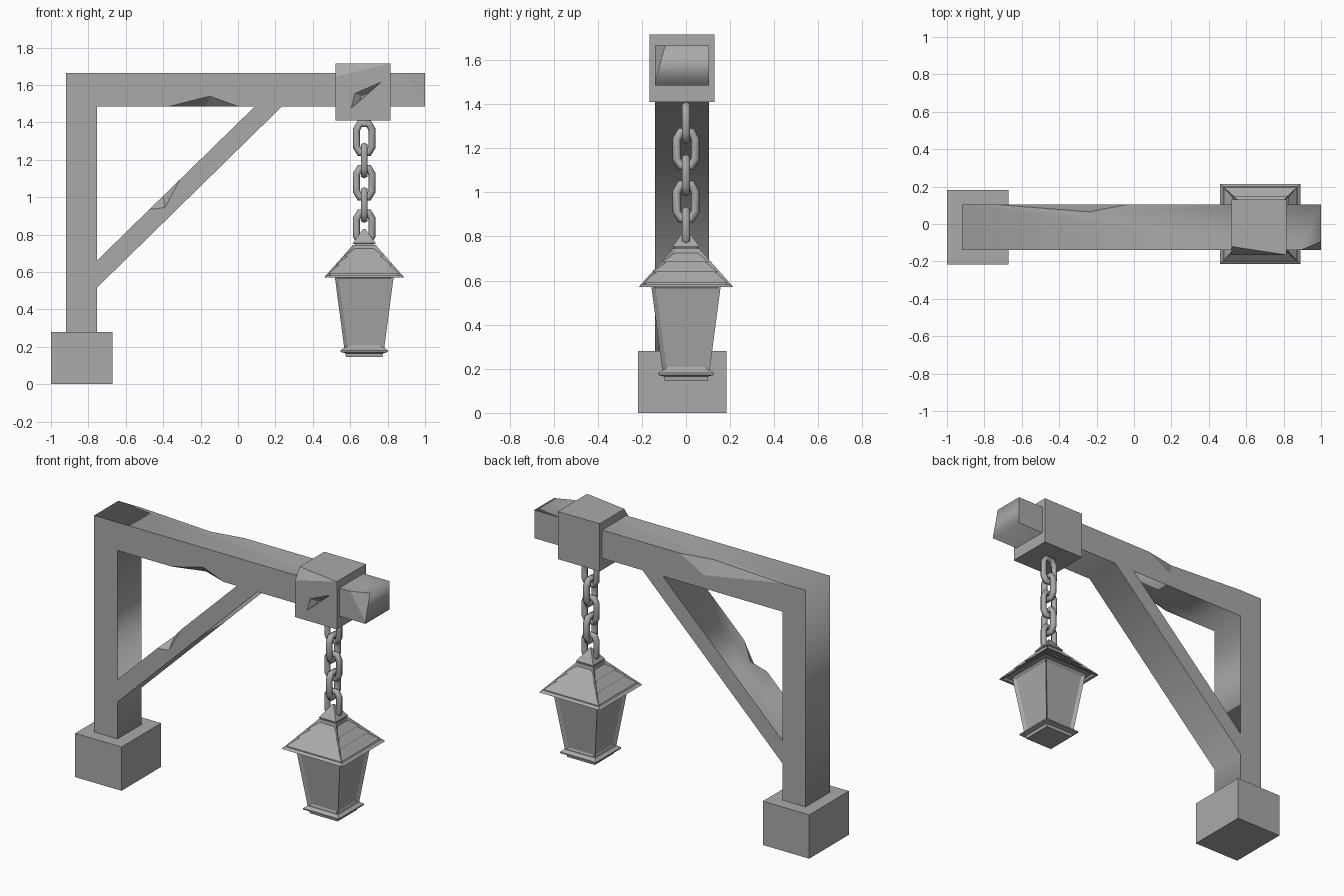
import bpy, bmesh, math
from mathutils import Vector, Matrix

if "Cube" in bpy.data.objects:
    bpy.data.objects.remove(bpy.data.objects["Cube"], do_unlink=True)

grey = bpy.data.materials.new("stone_grey")
grey.use_nodes = True
colour = (0.4, 0.4, 0.4, 1)
grey.diffuse_color = colour
grey.node_tree.nodes["Principled BSDF"].inputs["Base Color"].default_value = colour


def add_object(name, data):
    obj = bpy.data.objects.new(name, data)
    bpy.context.scene.collection.objects.link(obj)
    return obj


def from_bmesh(name, bm):
    bmesh.ops.recalc_face_normals(bm, faces=bm.faces[:])
    mesh = bpy.data.meshes.new(name)
    bm.to_mesh(mesh)
    bm.free()
    mesh.materials.append(grey)
    return add_object(name, mesh)


def bake(obj):
    """Return the finished mesh of an object with its modifiers applied."""
    graph = bpy.context.evaluated_depsgraph_get()
    return bpy.data.meshes.new_from_object(obj.evaluated_get(graph))


def box(name, low, high):
    low, high = Vector(low), Vector(high)
    bm = bmesh.new()
    bmesh.ops.create_cube(bm, size=1)
    bmesh.ops.scale(bm, vec=high - low, verts=bm.verts)
    bmesh.ops.translate(bm, vec=(low + high) / 2, verts=bm.verts)
    return from_bmesh(name, bm)


def curve_mesh(curve, matrix):
    """Turn a curve into a welded bmesh."""
    temp = add_object("temporary_curve", curve)
    mesh = bake(temp)
    bpy.data.objects.remove(temp)
    bm = bmesh.new()
    bm.from_mesh(mesh)
    bmesh.ops.remove_doubles(bm, verts=bm.verts, dist=0.0005)
    bm.transform(matrix)
    return bm


def add_loop(curve, points):
    spline = curve.splines.new("POLY")
    spline.points.add(len(points) - 1)
    for point, (x, y) in zip(spline.points, points):
        point.co = (x, y, 0, 1)
    spline.use_cyclic_u = True


def chip(target, points, pivot_ids):
    """Cut away a tetrahedron, enlarged outwards from the cut surface."""
    points = [Vector(p) for p in points]
    pivot = sum((points[i] for i in pivot_ids), Vector()) / len(pivot_ids)
    bm = bmesh.new()
    for p in points:
        bm.verts.new(pivot + (p - pivot) * 1.4)
    bmesh.ops.convex_hull(bm, input=bm.verts[:])
    cutter = from_bmesh("chip_cutter", bm)
    cutter.hide_render = True
    mod = target.modifiers.new("chip", "BOOLEAN")
    mod.operation, mod.solver, mod.object = "DIFFERENCE", "EXACT", cutter
    mesh = bake(target)
    target.modifiers.clear()
    target.data = mesh
    bpy.data.objects.remove(cutter)


def square_loft(name, rings, inset=0, depth=0):
    """Stack square rings of (half width, height) round the lantern axis."""
    bm = bmesh.new()
    loops = [[bm.verts.new((LAMP_X + sx * h, sy * h, z))
              for sx, sy in ((-1, -1), (1, -1), (1, 1), (-1, 1))] for h, z in rings]
    bm.faces.new(loops[0][::-1])
    bm.faces.new(loops[-1])
    for a, b in zip(loops, loops[1:]):
        for i in range(4):
            j = (i + 1) % 4
            bm.faces.new((a[i], a[j], b[j], b[i]))
    bmesh.ops.recalc_face_normals(bm, faces=bm.faces[:])
    if inset:
        panels = [f for f in bm.faces if f.normal.z < 0.9]
        bmesh.ops.inset_individual(bm, faces=panels, thickness=inset, depth=-depth)
    return from_bmesh(name, bm)


# Timber frame: post, beam and brace as one extruded outline with a hole
FRONT, BACK = -0.14, 0.105
profile = bpy.data.curves.new("frame_profile", "CURVE")
profile.dimensions, profile.fill_mode = "2D", "BOTH"
profile.extrude = (BACK - FRONT) / 2
add_loop(profile, [(-.92, .27), (-.755, .27), (-.755, .515), (.235, 1.485),
                   (1, 1.485), (1, 1.665), (-.92, 1.665)])
add_loop(profile, [(-.755, .66), (.09, 1.485), (-.755, 1.485)])
upright = Matrix.Translation((0, (FRONT + BACK) / 2, 0)) @ Matrix.Rotation(math.pi / 2, 4, "X")
frame = from_bmesh("timber_frame", curve_mesh(profile, upright))

# Chips along the frame edges: two edge ends, then a point on each side face
chip(frame, [(-.37, FRONT, 1.485), (0, FRONT, 1.485),
             (-.15, FRONT, 1.54), (-.17, -.08, 1.485)], (2, 3))
chip(frame, [(-.75, BACK, 1.665), (-.03, BACK, 1.665),
             (-.24, .065, 1.665), (-.2, BACK, 1.57)], (2, 3))
chip(frame, [(-.475, FRONT, .934), (-.31, FRONT, 1.095),
             (-.39, FRONT, .945), (-.4, -.07, 1.007)], (2, 3))
# Broken corner at the beam end
chip(frame, [(.89, FRONT, 1.665), (1, -.095, 1.665),
             (1, FRONT, 1.5), (1, FRONT, 1.665)], (0, 1, 2))

# Footing and the block that carries the chain
box("footing", (-1, -.217, 0), (-.672, .183, .28))
block = box("hanging_block", (.52, -.165, 1.41), (.815, .13, 1.715))
chip(block, [(.815, -.165, 1.715), (.52, -.12, 1.715),
             (.52, -.165, 1.645), (.52, -.165, 1.715)], (0, 1, 2))
chip(block, [(.605, -.165, 1.475), (.625, -.165, 1.555),
             (.765, -.165, 1.615), (.67, -.13, 1.535)], (3,))

# Chain of alternating links
LAMP_X = 0.675
LINK_COUNT = 5
for i in range(LINK_COUNT):
    link = bpy.data.curves.new("link_path", "CURVE")
    link.dimensions = "3D"
    link.bevel_depth, link.bevel_resolution = 0.02, 1
    w, h, c = 0.042, 0.078, 0.024
    add_loop(link, [(w, h - c * 1.4), (c, h), (-c, h), (-w, h - c * 1.4),
                    (-w, c * 1.4 - h), (-c, -h), (c, -h), (w, c * 1.4 - h)])
    place = (Matrix.Translation((LAMP_X, 0, 1.315 - i * 0.119))
             @ Matrix.Rotation(i % 2 * math.pi / 2, 4, "Z")
             @ Matrix.Rotation(math.pi / 2, 4, "X"))
    from_bmesh(f"chain_link_{i + 1}", curve_mesh(link, place))

# Lantern body with recessed panes, and the foot below it
square_loft("lantern_body", [(.106, .185), (.158, .58)], .028, .012)
square_loft("lantern_foot", [(.098, .145), (.1, .165), (.127, .172), (.127, .18), (.108, .195)])

# Roof with recessed panels that hold overlapping shingle rows
EAVE, RIDGE = (.215, .57), (.06, .745)
square_loft("lantern_roof", [EAVE, RIDGE], .022, .012)


def roof_half(z):
    return EAVE[0] + (RIDGE[0] - EAVE[0]) * (z - EAVE[1]) / (RIDGE[1] - EAVE[1])


rows = [.588, .638, .685, .73]
shingles = []
for low, high in zip(rows, rows[1:]):
    shingles += [(roof_half(low) - .005, low), (roof_half(high) - .015, high)]
square_loft("roof_shingles", shingles)

# Neck and pointed cap
square_loft("roof_neck", [(.05, .735), (.05, .755)])
square_loft("roof_cap", [(.06, .75), (.06, .755), (.006, .83)])
